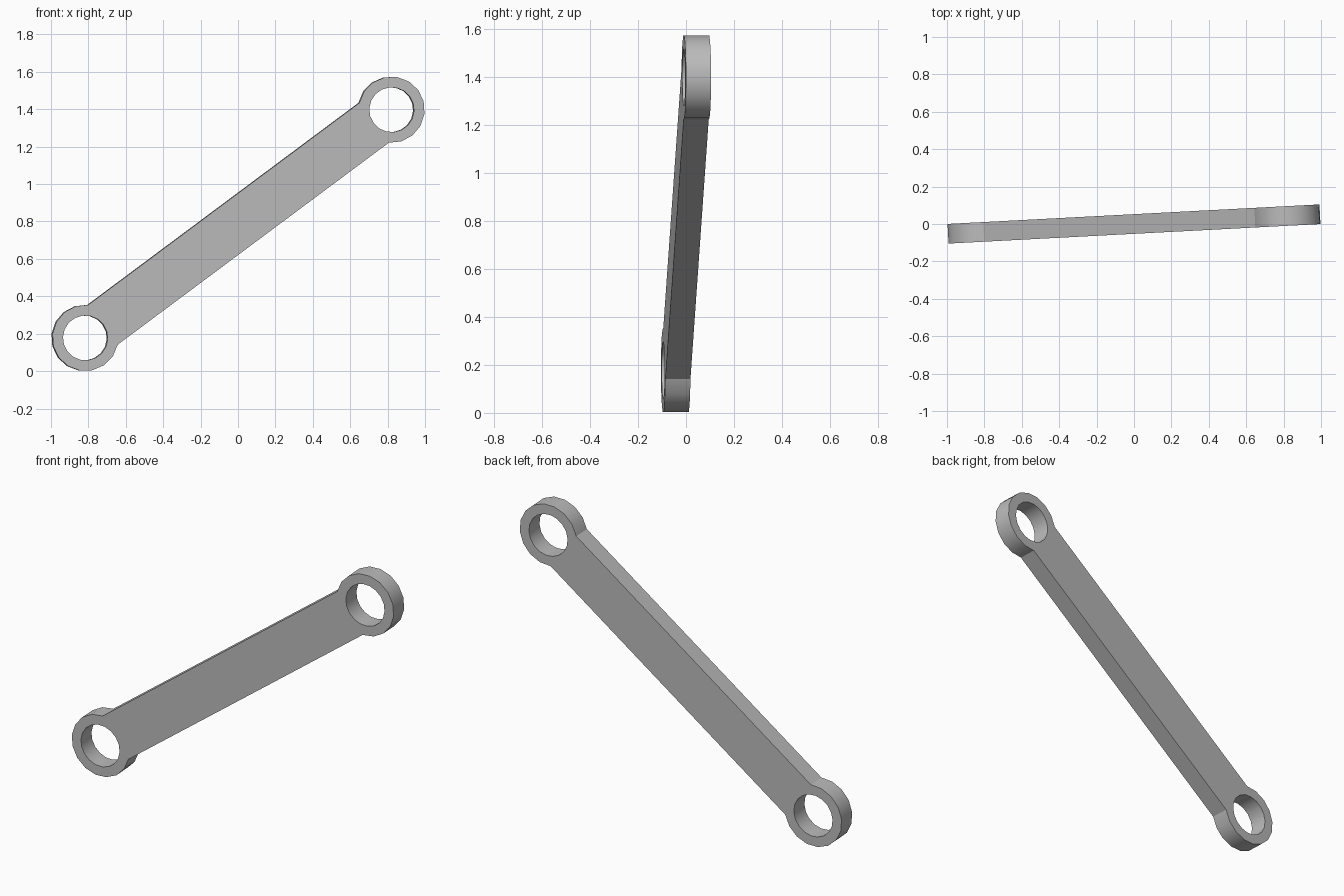
import bpy, bmesh
from math import sin, cos, atan2, pi, radians, sqrt
from mathutils import Matrix, Vector

cube = bpy.data.objects.get("Cube")
if cube:
    bpy.data.objects.remove(cube, do_unlink=True)

END_X, END_Z = 0.82, 0.61        # eye centre measured from the middle
EYE_R, HOLE_R = 0.177, 0.12
BAR_HALF, THICK = 0.1325, 0.105
MID_Z = 0.7875
reach = sqrt(END_X ** 2 + END_Z ** 2)
slope = atan2(END_Z, END_X)

steel = bpy.data.materials.new("plain grey")
steel.use_nodes = True
grey = (0.5, 0.5, 0.5, 1)
steel.diffuse_color = grey
steel.node_tree.nodes["Principled BSDF"].inputs["Base Color"].default_value = grey


def arc(cx, radius, start, sweep, count):
    """Points along an arc in the plane of the link."""
    return [Vector((cx + radius * cos(start + sweep * i / count), 0,
                    radius * sin(start + sweep * i / count)))
            for i in range(count + 1)]


def loop(bm, points):
    verts = [bm.verts.new(p) for p in points]
    for i, v in enumerate(verts):
        bm.edges.new((v, verts[(i + 1) % len(verts)]))


bm = bmesh.new()
# Outline: a rounded eye at each end, joined by the straight bar
corner = atan2(BAR_HALF, -sqrt(EYE_R ** 2 - BAR_HALF ** 2))
loop(bm, arc(reach, EYE_R, -corner, 2 * corner, 12)
     + arc(-reach, EYE_R, pi - corner, 2 * corner, 12))
# Round holes through the eyes
for side in (1, -1):
    loop(bm, arc(side * reach, HOLE_R, 0, 2 * pi, 18)[:-1])
bmesh.ops.triangle_fill(bm, edges=bm.edges[:], use_beauty=True, use_dissolve=False)

# Thicken the outline
ext = bmesh.ops.extrude_face_region(bm, geom=bm.faces[:])
moved = [g for g in ext["geom"] if isinstance(g, bmesh.types.BMVert)]
bmesh.ops.translate(bm, verts=moved, vec=(0, THICK, 0))
bmesh.ops.translate(bm, verts=bm.verts[:], vec=(0, -THICK / 2, 0))
bmesh.ops.recalc_face_normals(bm, faces=bm.faces[:])
# Lean along the diagonal, then turn slightly about the vertical
bm.transform(Matrix.Translation((0, 0, MID_Z))
             @ Matrix.Rotation(radians(3), 4, "Z")
             @ Matrix.Rotation(-slope, 4, "Y"))

mesh = bpy.data.meshes.new("link_arm")
bm.to_mesh(mesh)
bm.free()
mesh.materials.append(steel)
link = bpy.data.objects.new("link_arm", mesh)
bpy.context.collection.objects.link(link)
bpy.ops.object.select_all(action="DESELECT")
link.select_set(True)
bpy.context.view_layer.objects.active = link
bpy.ops.object.shade_smooth_by_angle(angle=radians(30))
